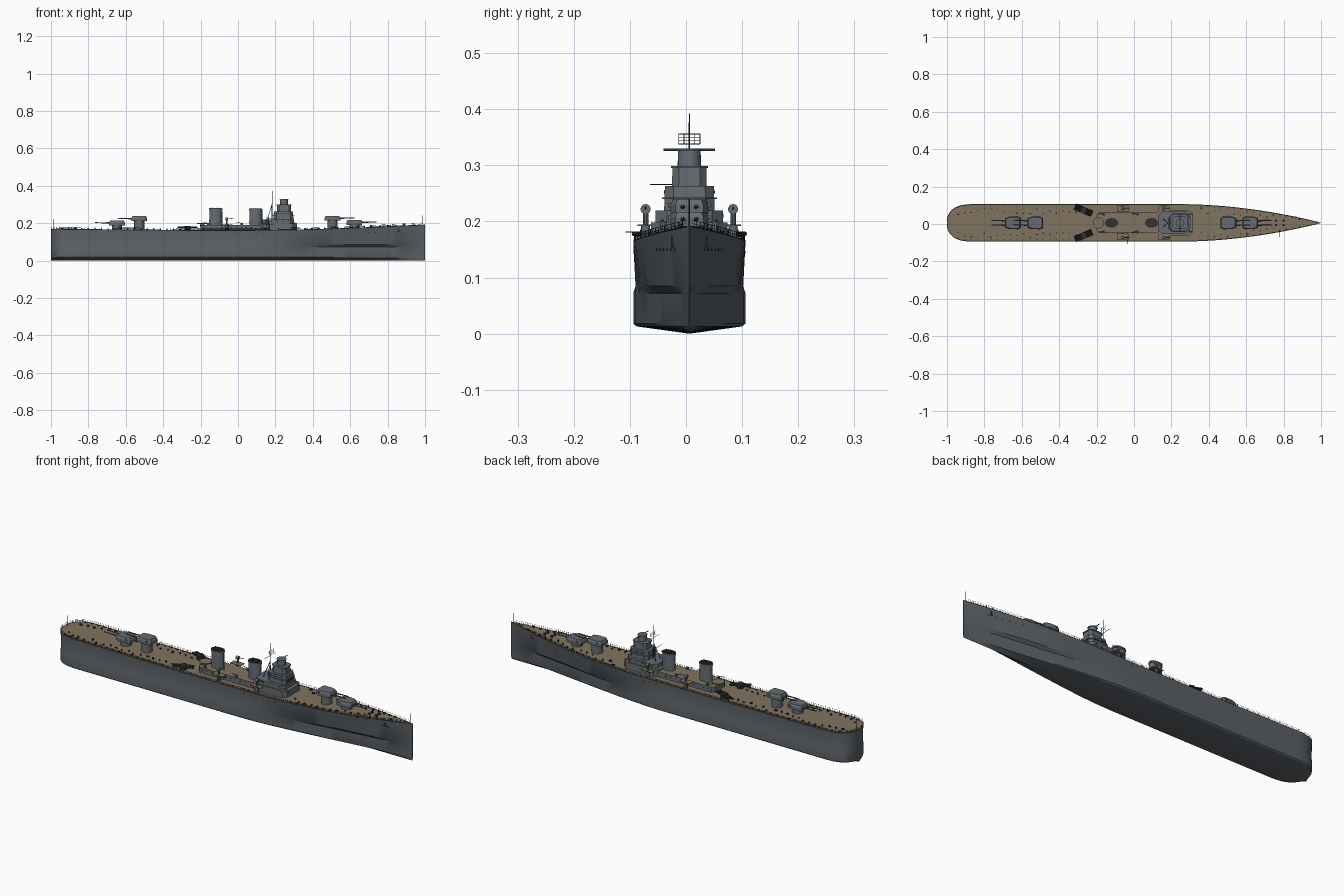
import bpy, bmesh, math, random
from mathutils import Vector, Matrix

if "Cube" in bpy.data.objects:
    bpy.data.objects.remove(bpy.data.objects["Cube"], do_unlink=True)
random.seed(4)
CY = 0.006  # centreline


def material(name, rgb):
    m = bpy.data.materials.new(name)
    m.use_nodes = True
    m.diffuse_color = (*rgb, 1)
    m.node_tree.nodes["Principled BSDF"].inputs["Base Color"].default_value = (*rgb, 1)
    return m


GREY = material("hull_grey", (0.105, 0.12, 0.135))
LIGHT = material("superstructure_grey", (0.13, 0.15, 0.17))
DECK = material("deck_tan", (0.22, 0.175, 0.115))
DARK = material("dark_fittings", (0.03, 0.033, 0.037))


class Part:
    """Collects primitives into one mesh object."""

    def __init__(self, name, *mats):
        self.name, self.mats, self.bm = name, mats, bmesh.new()

    def box(self, x, y, z, sx, sy, sz, turn=0):
        m = Matrix.Translation((x, y, z + sz / 2)) @ Matrix.Rotation(turn, 4, 'Z')
        bmesh.ops.create_cube(self.bm, size=1, matrix=m @ Matrix.Diagonal((sx, sy, sz, 1)))

    def rod(self, a, b, r, r2=None, n=5):
        a, b = Vector(a), Vector(b)
        m = Matrix.Translation((a + b) / 2) @ (b - a).to_track_quat('Z', 'Y').to_matrix().to_4x4()
        bmesh.ops.create_cone(self.bm, cap_ends=True, segments=n, radius1=r,
                              radius2=r if r2 is None else r2, depth=(b - a).length, matrix=m)

    def cyl(self, x, y, z, r, h, r2=None, n=20):
        self.rod((x, y, z), (x, y, z + h), r, r2, n)

    def loft(self, rings):
        vs = [[self.bm.verts.new(p) for p in ring] for ring in rings]
        for a, b in zip(vs, vs[1:]):
            for i in range(len(a)):
                j = (i + 1) % len(a)
                self.bm.faces.new((a[i], a[j], b[j], b[i]))
        self.bm.faces.new(vs[0][::-1])
        self.bm.faces.new(vs[-1])

    def prism(self, plan, z0, z1, x=0, y=0, taper=1):
        self.loft([[(x + px * s, y + py * s, z) for px, py in plan] for z, s in ((z0, 1), (z1, taper))])

    def done(self, roof=False, y=CY):
        bmesh.ops.recalc_face_normals(self.bm, faces=self.bm.faces)
        if roof:  # upward faces take the second colour
            for f in self.bm.faces:
                f.material_index = int(f.normal.z > 0.8)
        me = bpy.data.meshes.new(self.name)
        self.bm.to_mesh(me)
        self.bm.free()
        ob = bpy.data.objects.new(self.name, me)
        ob.location.y = y
        bpy.context.collection.objects.link(ob)
        for m in self.mats:
            me.materials.append(m)
        bpy.ops.object.select_all(action='DESELECT')
        ob.select_set(True)
        bpy.context.view_layer.objects.active = ob
        bpy.ops.object.shade_smooth_by_angle(angle=math.radians(30))
        return ob


def chamfered(lx, ly, c):
    """Rectangle plan with cut corners."""
    return [(-lx, -ly + c), (-lx + c, -ly), (lx - c, -ly), (lx, -ly + c),
            (lx, ly - c), (lx - c, ly), (-lx + c, ly), (-lx, ly - c)]


def top_half(x):
    if x > 0.25:
        return max(0.0008, 0.1 * (1 - ((x - 0.25) / 0.75) ** 1.9))
    v = min(1, max(0, (-0.85 - x) / 0.15))
    return max(0.002, 0.1 * (1 - v ** 3) ** 0.45)


def low_half(x):
    if x < 0.1:
        return top_half(x)
    return max(0.0008, 0.1 * (1 - ((x - 0.1) / 0.9) ** 1.4) ** 1.3)


def deck_z(x):
    return 0.162 + 0.03 * max(0, (x - 0.1) / 0.9) ** 1.7 + 0.006 * max(0, (-0.3 - x) / 0.7)


def knuckle(x):
    return 0.96 * (0.55 * top_half(x) + 0.45 * low_half(x))


def side_y(x, z):
    t = (z - 0.085) / (deck_z(x) - 0.085)
    return knuckle(x) + t * (top_half(x) - knuckle(x))


# Hull with bulge, sheer and timber deck
stations = [-0.85 - 0.15 * math.cos(i * math.pi / 24) for i in range(13)]
stations += [-0.85 + i * 1.1 / 12 for i in range(1, 13)] + [0.25 + i * 0.75 / 20 for i in range(1, 21)]
hull = Part("hull", GREY, DECK)
rings = []
for x in stations:
    t, l, k, d = top_half(x), low_half(x), knuckle(x), deck_z(x)
    half = [(t, d), (k, 0.085), (l, 0.072), (l, 0.018), (l * 0.94, 0.013)]
    rings.append([(x, y, z) for y, z in half] + [(x, 0, 0)] +
                 [(x, -y, z) for y, z in reversed(half)])
hull.loft(rings)
hull.done(roof=True)

# Deck edge railing and flagstaffs
rail = Part("railing", DARK)
posts = [x for x in stations if x < -0.85] + [-0.85 + i * 1.83 / 60 for i in range(61)]
for s in (-1, 1):
    pts = [Vector((x, s * top_half(x) * 0.985, deck_z(x))) for x in posts]
    for p, q in zip(pts, pts[1:]):
        rail.rod(p, p + Vector((0, 0, 0.011)), 0.0006, n=4)
        for h in (0.0005, 0.0055, 0.011):
            rail.rod(p + Vector((0, 0, h)), q + Vector((0, 0, h)), 0.0005 if h > 0.001 else 0.0012, n=4)
rail.cyl(-0.985, 0, deck_z(-1), 0.0012, 0.055, n=6)
rail.cyl(0.985, 0, deck_z(0.98), 0.0012, 0.05, n=6)
rail.done()

# Hull portholes, anchors and side booms
fit = Part("hull_fittings", DARK)
for s in (-1, 1):
    for x, z in [(0.1 + 0.035 * i, 0.145) for i in range(6)] + [(0.7 + 0.035 * i, 0.15) for i in range(6)]:
        y = side_y(x, z)
        fit.rod((x, s * (y - 0.003), z), (x, s * (y + 0.0008), z), 0.0028, n=8)
    y = side_y(0.86, 0.165)
    fit.box(0.86, s * y, 0.155, 0.007, 0.004, 0.018)
    fit.box(0.86, s * y, 0.153, 0.016, 0.005, 0.005)
fit.rod((-0.035, -0.06, 0.181), (-0.035, -0.114, 0.181), 0.0012)
fit.rod((0.73, -0.04, 0.178), (0.73, -0.085, 0.178), 0.0008)
fit.rod((0.78, -0.035, 0.181), (0.78, -0.075, 0.181), 0.0008)
fit.done()

# Main twin turrets
plan = [(-0.042, -0.026), (-0.03, -0.034), (0.018, -0.034), (0.042, -0.025),
        (0.042, 0.025), (0.018, 0.034), (-0.03, 0.034), (-0.042, 0.026)]
for name, x, z, d in (("aft_turret", -0.647, 0.188, -1), ("aft_raised_turret", -0.528, 0.211, -1),
                      ("fore_raised_turret", 0.505, 0.213, 1), ("fore_turret", 0.622, 0.191, 1)):
    t = Part(name, LIGHT)
    t.cyl(x, 0, 0.155, 0.027, z - 0.155, n=28)
    body = [(d * px, py) for px, py in plan]
    t.prism(body, z, z + 0.016, x, 0)
    t.prism(body, z + 0.016, z + 0.026, x, 0, 0.86)
    t.box(x - d * 0.022, 0, z + 0.012, 0.009, 0.076, 0.008)
    for y in (-0.012, 0.012):
        t.rod((x + d * 0.03, y, z + 0.013), (x + d * 0.06, y, z + 0.0135), 0.0045, 0.0035, 10)
        t.rod((x + d * 0.06, y, z + 0.0135), (x + d * 0.118, y, z + 0.015), 0.003, 0.002, 10)
    t.done()

# Deckhouse with timber roof and forward block
house = Part("deckhouse", LIGHT, DECK)
house.prism(chamfered(0.17, 0.055, 0.015), 0.155, 0.19, -0.03)
house.cyl(-0.19, 0, 0.196, 0.03, 0.004, n=24)
house.cyl(-0.19, 0, 0.18, 0.012, 0.016)
house.prism(chamfered(0.1, 0.068, 0.02), 0.155, 0.198, 0.215)
for s in (-1, 1):
    for x in (-0.06, 0.16):
        house.box(x, s * 0.075, 0.192, 0.06, 0.034, 0.003)
        house.cyl(x, s * 0.078, 0.155, 0.008, 0.037, n=12)
house.done(roof=True)

# Bridge tower tiers
tower = Part("bridge_tower", LIGHT)
tower.prism(chamfered(0.085, 0.06, 0.02), 0.198, 0.22, 0.215)
tower.prism(chamfered(0.053, 0.045, 0.016), 0.22, 0.263, 0.243, 0, 0.97)
tower.prism(chamfered(0.058, 0.049, 0.018), 0.24, 0.243, 0.243)
tower.prism(chamfered(0.038, 0.031, 0.012), 0.263, 0.298, 0.246, 0, 0.97)
tower.prism(chamfered(0.041, 0.033, 0.013), 0.295, 0.299, 0.246)
tower.cyl(0.246, 0, 0.298, 0.021, 0.029, 0.02, 24)
tower.cyl(0.246, 0, 0.326, 0.023, 0.003, n=24)
tower.rod((0.246, -0.046, 0.328), (0.246, 0.046, 0.328), 0.002, n=8)
tower.done()

# Bridge windows
win = Part("bridge_windows", DARK)
for front, half, z in ((0.301, 0.026, 0.228), (0.2955, 0.026, 0.25), (0.2838, 0.016, 0.285)):
    for i in range(5):
        win.box(front - 0.0055, (i - 2) * half / 2.2, z, 0.005, half / 3, 0.005)
for s in (-1, 1):
    for i in range(5):
        win.box(0.215 + 0.013 * i, s * 0.0443, 0.25, 0.007, 0.002, 0.005)
        win.box(0.15 + 0.03 * i, s * 0.06, 0.207, 0.006, 0.0016, 0.006)
    for i in range(10):
        win.cyl(-0.17 + 0.027 * i, s * 0.0545, 0.175, 0.0025, 0.005, n=8)
win.done()

# Tripod mast with yards and lattice aerial
mast = Part("mast", DARK)
mast.rod((0.182, 0, 0.2), (0.182, 0, 0.392), 0.0022, 0.001, 8)
for s in (-1, 1):
    mast.rod((0.15, s * 0.025, 0.2), (0.182, 0, 0.3), 0.0016)
mast.rod((0.182, -0.07, 0.266), (0.182, 0.005, 0.266), 0.001)
mast.rod((0.182, -0.046, 0.328), (0.182, 0.046, 0.328), 0.001)
for z in (0.338, 0.344, 0.35, 0.356):
    mast.rod((0.185, -0.019, z), (0.185, 0.019, z), 0.0006, n=4)
for i in range(-2, 3):
    mast.rod((0.185, i * 0.0095, 0.338), (0.185, i * 0.0095, 0.356), 0.0006, n=4)
mast.done()

# Oval funnels with caps and dark grilles
for name, x, h in (("fore_funnel", 0.094, 0.278), ("aft_funnel", -0.12, 0.28)):
    f = Part(name, LIGHT)
    oval = [(0.034 * math.cos(a * math.pi / 14), 0.024 * math.sin(a * math.pi / 14)) for a in range(28)]
    f.prism(oval, 0.185, 0.2, x, 0, 0.96)
    f.prism(oval, 0.2, h - 0.008, x, 0, 0.97)
    f.prism([(px * 1.06, py * 1.06) for px, py in oval], h - 0.009, h - 0.001, x)
    f.rod((x + 0.036, 0, 0.19), (x + 0.036, 0, h - 0.012), 0.002)
    f.done()
    g = Part(name + "_grille", DARK)
    g.prism([(px * 0.93, py * 0.93) for px, py in oval], h - 0.002, h + 0.0005, x)
    for i in range(-2, 3):
        g.box(x + i * 0.012, 0, h, 0.002, 0.036, 0.003)
    g.done()

# Angled tube mounts on both sides
tubes = Part("tube_mounts", DARK)
for s in (-1, 1):
    along = Vector((math.cos(0.4), -s * math.sin(0.4), 0))
    across = Vector((-along.y, along.x, 0))
    c = Vector((-0.27, s * 0.068, 0.178))
    tubes.cyl(c.x, c.y, 0.16, 0.016, 0.012)
    for i in (-1.5, -0.5, 0.5, 1.5):
        p = c + across * i * 0.0085
        tubes.rod(p - along * 0.05, p + along * 0.05, 0.004, n=8)
    tubes.box(c.x, c.y, 0.176, 0.022, 0.034, 0.01, -s * 0.4)
tubes.done()

# Side gun mounts and round directors
guns = Part("light_guns", LIGHT)
for s in (-1, 1):
    for x in (-0.06, 0.16):
        guns.cyl(x, s * 0.078, 0.194, 0.005, 0.02, n=10)
        guns.rod((x - 0.007, s * 0.078, 0.222), (x + 0.007, s * 0.078, 0.222), 0.009, n=14)
        guns.rod((x, s * 0.078, 0.222), (x + 0.035, s * 0.078, 0.226), 0.0016)
    for x in (0.31, -0.16, 0.02):
        guns.cyl(x, s * 0.046, 0.185, 0.007, 0.015, n=10)
        guns.rod((x, s * 0.046, 0.2), (x - 0.03, s * 0.05, 0.204), 0.0014)
guns.done()

# Scattered hatches, bollards, vents and winches
small = Part("deck_fittings", DARK)
spots = [i * 0.035 - 0.94 for i in range(19)] + [0.36 + i * 0.035 for i in range(16)]
for x in spots:
    w = top_half(x)
    for s in (-1, 1):
        y, z = s * w * random.uniform(0.5, 0.8), deck_z(x) - 0.001
        if random.random() < 0.5:
            small.box(x, y, z, random.uniform(0.006, 0.014), 0.007, random.uniform(0.004, 0.009))
        else:
            small.cyl(x, y, z, 0.0035, random.uniform(0.005, 0.012), n=8)
        small.box(x, s * w * 0.9, z, 0.008, 0.003, 0.005)
for x in (0.76, 0.8):
    small.cyl(x, 0.012, deck_z(x), 0.006, 0.009, n=12)
    small.cyl(x, -0.012, deck_z(x), 0.006, 0.009, n=12)
small.done()
